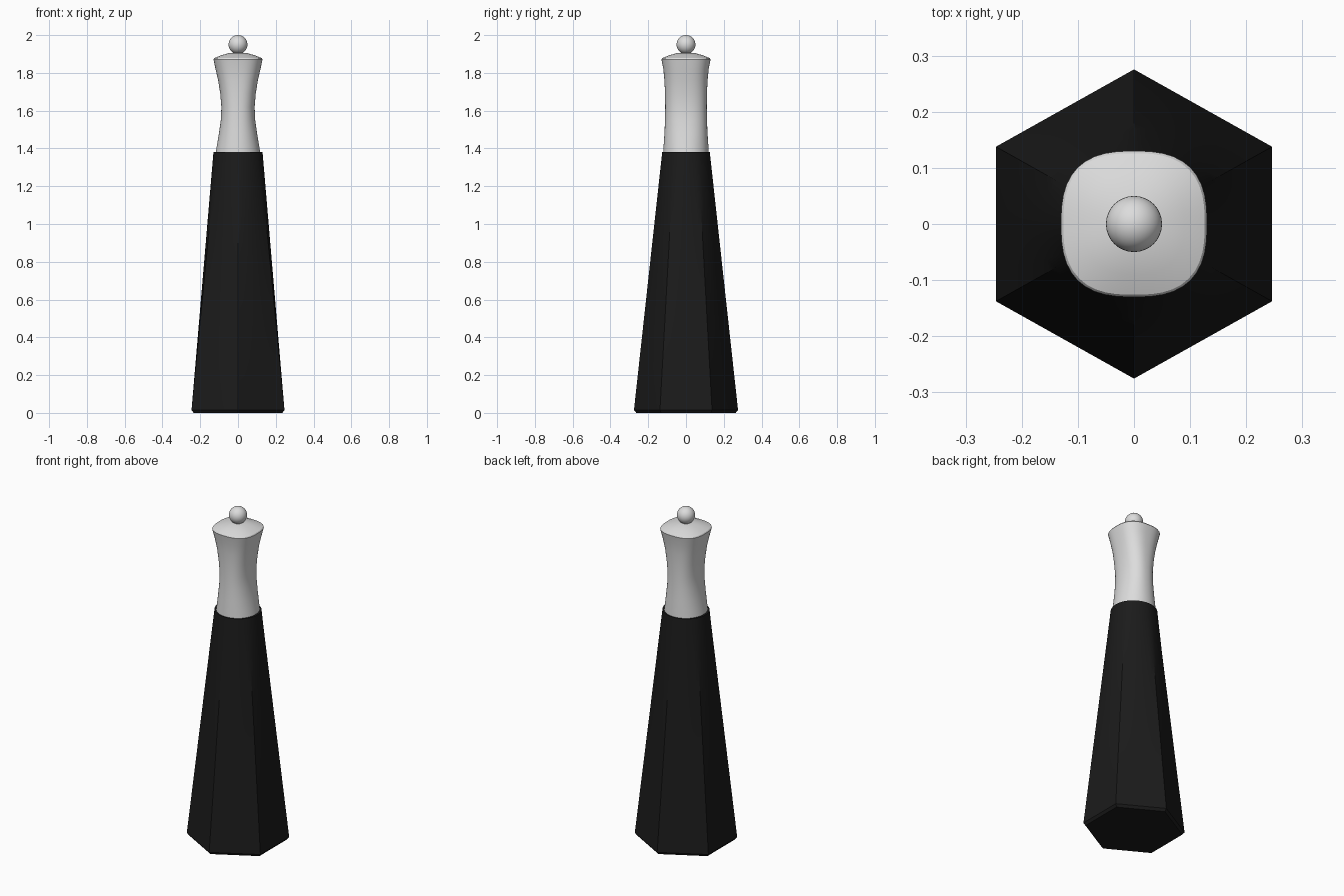
import bpy, bmesh, math

if "Cube" in bpy.data.objects:
    bpy.data.objects.remove(bpy.data.objects["Cube"])

N = 48  # points around each cross-section


def material(name, v):
    m = bpy.data.materials.new(name)
    m.diffuse_color = (v, v, v, 1)
    m.use_nodes = True
    m.node_tree.nodes["Principled BSDF"].inputs["Base Color"].default_value = m.diffuse_color
    return m


black = material("black", 0.011)
white = material("off white", 0.72)


def loft(name, rings, mat):
    """Skin a list of closed rings, capping both ends."""
    bm = bmesh.new()
    loops = [[bm.verts.new(p) for p in ring] for ring in rings]
    for a, b in zip(loops, loops[1:]):
        for i in range(N):
            j = (i + 1) % N
            bm.faces.new((a[i], a[j], b[j], b[i]))
    bm.faces.new(loops[0][::-1])
    bm.faces.new(loops[-1])
    me = bpy.data.meshes.new(name)
    bm.to_mesh(me)
    bm.free()
    me.materials.append(mat)
    ob = bpy.data.objects.new(name, me)
    bpy.context.collection.objects.link(ob)
    smooth(ob)
    return ob


def smooth(ob):
    bpy.ops.object.select_all(action='DESELECT')
    ob.select_set(True)
    bpy.context.view_layer.objects.active = ob
    bpy.ops.object.shade_smooth_by_angle(angle=math.radians(30))


def hex_to_round(z, t, scale=1.0):
    """Hexagon (t=0, corners on +-y) blending to a circle (t=1)."""
    ring = []
    for i in range(N):
        a = 2 * math.pi * i / N
        off = (a + math.pi / 6) % (math.pi / 3) - math.pi / 6
        r = 0.246 / math.cos(off)
        hx, hy = r * math.cos(a), r * math.sin(a) * 0.97
        cx, cy = 0.13 * math.cos(a), 0.126 * math.sin(a)
        ring.append(((hx + (cx - hx) * t) * scale, (hy + (cy - hy) * t) * scale, z))
    return ring


def rounded_square(z, rx, ry, p):
    """Superellipse cross-section."""
    ring = []
    for i in range(N):
        a = 2 * math.pi * i / N
        c, s = math.cos(a), math.sin(a)
        r = (abs(c) ** p + abs(s) ** p) ** (-1 / p)
        ring.append((rx * r * c, ry * r * s, z))
    return ring


# Tapered body with a small chamfer at the foot
body = [hex_to_round(0.0, 0, 0.955), hex_to_round(0.015, 0)]
body += [hex_to_round(0.015 + 1.365 * k / 14, k / 14) for k in range(1, 15)]
loft("body", body, black)

# Waisted head with a shallow domed top: z, half width, half depth, squareness
profile = [
    (1.36, 0.121, 0.121, 2.05), (1.42, 0.111, 0.118, 2.1), (1.48, 0.101, 0.114, 2.2),
    (1.55, 0.091, 0.111, 2.3), (1.62, 0.088, 0.110, 2.35), (1.69, 0.094, 0.111, 2.45),
    (1.76, 0.105, 0.114, 2.5), (1.82, 0.119, 0.120, 2.6), (1.872, 0.130, 0.130, 2.7),
    (1.878, 0.126, 0.126, 2.7), (1.893, 0.090, 0.090, 2.5), (1.904, 0.050, 0.050, 2.2),
    (1.908, 0.015, 0.015, 2.0)]
loft("head", [rounded_square(*row) for row in profile], white)

# Ball finial
bpy.ops.mesh.primitive_uv_sphere_add(segments=32, ring_count=20, radius=0.05, location=(0, 0, 1.95))
ball = bpy.context.object
ball.name = "ball_finial"
ball.data.materials.append(white)
smooth(ball)
